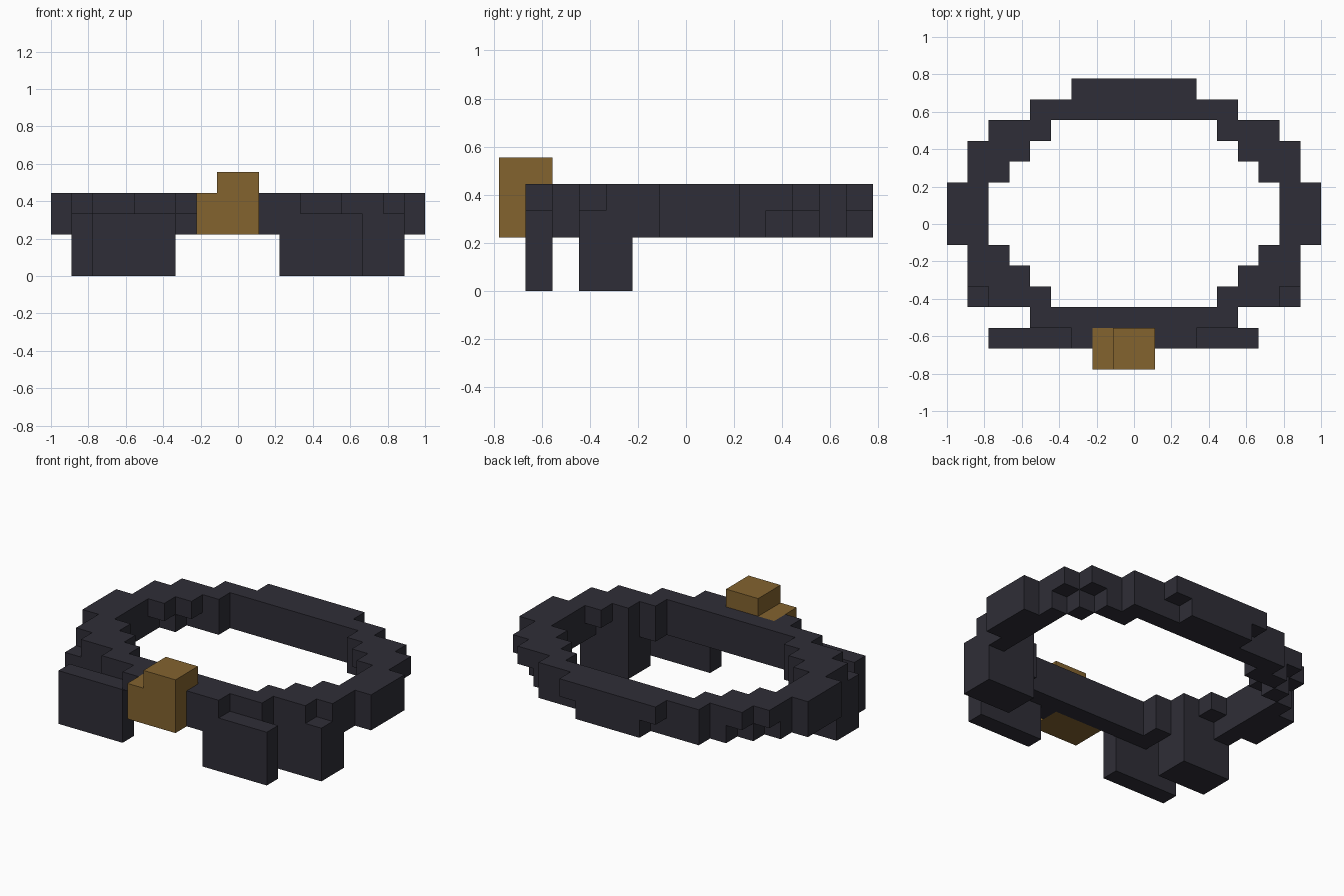
import bpy, bmesh

if "Cube" in bpy.data.objects:
    bpy.data.objects.remove(bpy.data.objects["Cube"])

U = 1 / 9  # block size


def material(name, rgb):
    m = bpy.data.materials.new(name)
    m.diffuse_color = (*rgb, 1)
    m.use_nodes = True
    m.node_tree.nodes["Principled BSDF"].inputs["Base Color"].default_value = m.diffuse_color
    return m


DARK = material("dark charcoal", (0.028, 0.027, 0.038))
GOLD = material("antique gold", (0.227, 0.125, 0.028))


def block(x0, x1, y0, y1, z0, z1):
    return {(x, y, z) for x in range(x0, x1) for y in range(y0, y1) for z in range(z0, z1)}


def ring(rows, z):
    """Rows map a y step to the inner and outer x of the right half; mirrored to the left."""
    cells = set()
    for y, (a, b) in rows.items():
        cells |= block(a, b, y, y + 1, z, z + 1) | block(-b, -a, y, y + 1, z, z + 1)
    return cells


# Band: the upper layer is a little thicker at the corners than the lower one
sides = {1: (7, 9), 0: (7, 9), -1: (7, 9), -3: (5, 8), -5: (0, 5)}
upper = {**sides, 6: (0, 3), 5: (0, 5), 4: (4, 7), 3: (5, 8), 2: (6, 8), -2: (6, 8), -4: (4, 7)}
lower = {**sides, 6: (0, 2), 5: (0, 5), 4: (4, 6), 3: (6, 7), 2: (7, 8), -2: (7, 8), -4: (4, 8)}

parts = {
    "clasp": (block(-2, 1, -7, -5, 2, 4) | block(-1, 1, -7, -5, 4, 5), GOLD),
    "band_upper": (ring(upper, 3), DARK),
    "band_lower": (ring(lower, 2), DARK),
    "front_strip": (block(-3, -2, -6, -5, 3, 4) | block(1, 3, -6, -5, 3, 4)
                    | block(1, 2, -6, -5, 2, 3), DARK),
    "front_pouch_left": (block(-7, -3, -6, -5, 0, 3), DARK),
    "front_pouch_right": (block(2, 6, -6, -5, 0, 3), DARK),
    "side_pouch_left": (block(-8, -5, -4, -2, 0, 2), DARK),
    "side_pouch_right": (block(5, 8, -4, -2, 0, 2), DARK),
}
filled = set().union(*(cells for cells, _ in parts.values()))


def build(name, cells, mat):
    """Skin the blocks with outward faces only where no neighbour touches."""
    bm = bmesh.new()
    for c in sorted(cells):
        for axis in range(3):
            for side in (0, 1):
                n = list(c)
                n[axis] += 2 * side - 1
                if tuple(n) in filled:
                    continue
                u, v = (axis + 1) % 3, (axis + 2) % 3
                ring_uv = ((0, 0), (1, 0), (1, 1), (0, 1))
                verts = []
                for du, dv in (ring_uv if side else ring_uv[::-1]):
                    p = list(c)
                    p[axis] += side
                    p[u] += du
                    p[v] += dv
                    verts.append(bm.verts.new([k * U for k in p]))
                bm.faces.new(verts)
    bmesh.ops.remove_doubles(bm, verts=bm.verts, dist=1e-4)
    bmesh.ops.dissolve_limit(bm, angle_limit=0.01, verts=bm.verts, edges=bm.edges)
    me = bpy.data.meshes.new(name)
    bm.to_mesh(me)
    bm.free()
    me.materials.append(mat)
    bpy.context.collection.objects.link(bpy.data.objects.new(name, me))


for name, (cells, mat) in parts.items():
    build(name, cells, mat)
